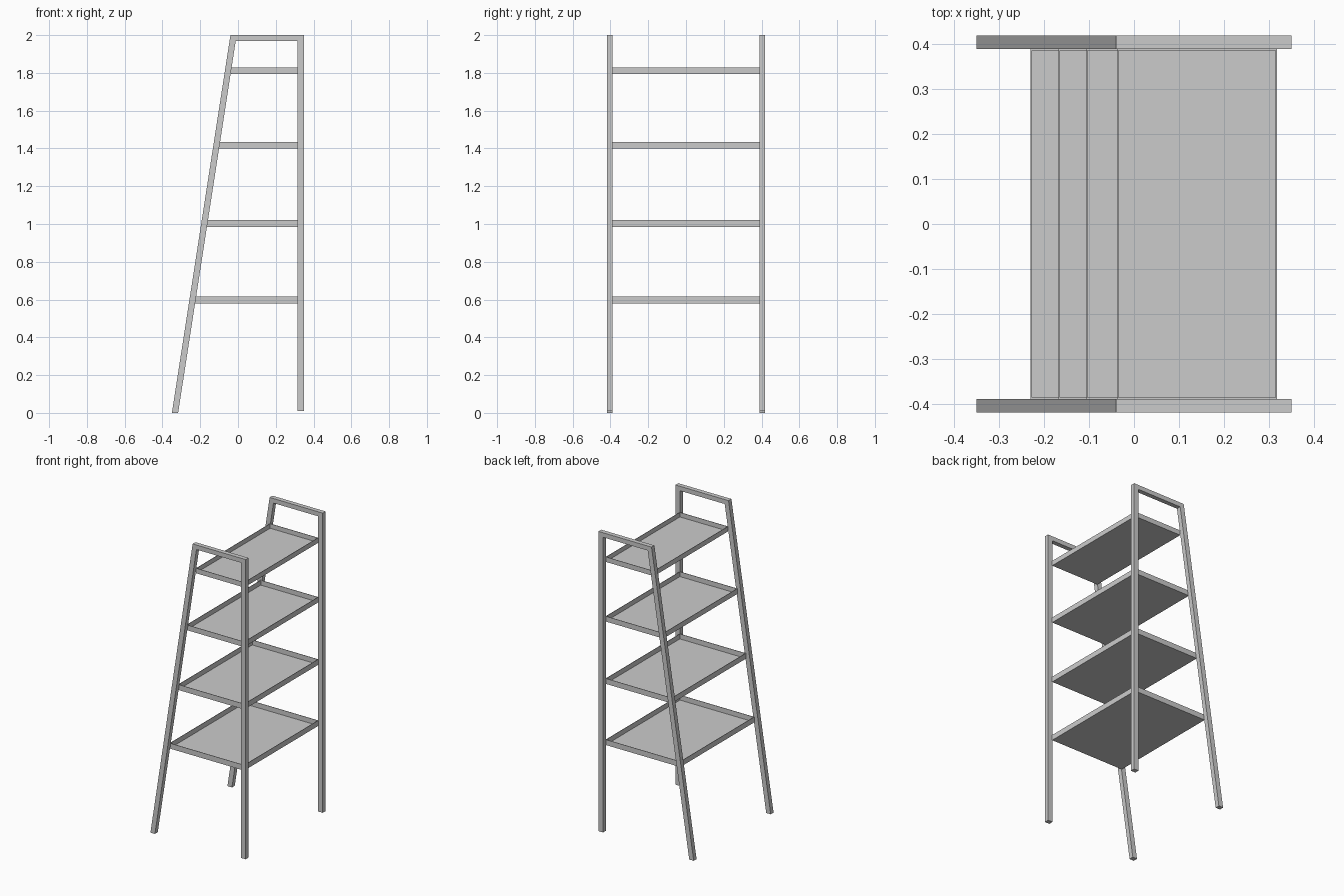
import bpy, bmesh

if "Cube" in bpy.data.objects:
    bpy.data.objects.remove(bpy.data.objects["Cube"])

FRAME_IN, FRAME_OUT = 0.389, 0.419


def finish(bm, name):
    bmesh.ops.recalc_face_normals(bm, faces=bm.faces[:])
    mesh = bpy.data.meshes.new(name)
    bm.to_mesh(mesh)
    bm.free()
    obj = bpy.data.objects.new(name, mesh)
    bpy.context.collection.objects.link(obj)
    return obj


def side_frame(name, side):
    # slanted leg, top rail and upright leg as one extruded profile
    profile = [(-0.35, 0), (-0.04, 2), (0.35, 2), (0.35, 0.01),
               (0.316, 0.01), (0.316, 1.97), (-0.012, 1.97), (-0.317, 0)]
    bm = bmesh.new()
    face = bm.faces.new([bm.verts.new((x, side * FRAME_IN, z)) for x, z in profile])
    ext = bmesh.ops.extrude_face_region(bm, geom=[face], use_keep_orig=True)
    moved = [v for v in ext["geom"] if isinstance(v, bmesh.types.BMVert)]
    bmesh.ops.translate(bm, verts=moved, vec=(0, side * (FRAME_OUT - FRAME_IN), 0))
    finish(bm, name)


def tray(name, x0, x1, z0, z1, wall=0.003):
    # open-topped sheet tray: box without its lid, thickened inward
    bm = bmesh.new()
    bmesh.ops.create_cube(bm, size=1)
    bmesh.ops.scale(bm, verts=bm.verts, vec=(x1 - x0, 2 * FRAME_IN, z1 - z0))
    bmesh.ops.translate(bm, verts=bm.verts, vec=((x0 + x1) / 2, 0, (z0 + z1) / 2))
    lid = [f for f in bm.faces if f.normal.z > 0.5]
    bmesh.ops.delete(bm, geom=lid, context='FACES')
    # keep the cube's outward normals so the walls grow inward
    mesh = bpy.data.meshes.new(name)
    bm.to_mesh(mesh)
    bm.free()
    obj = bpy.data.objects.new(name, mesh)
    bpy.context.collection.objects.link(obj)
    mod = obj.modifiers.new("sheet_thickness", 'SOLIDIFY')
    mod.thickness = wall
    mod.offset = -1
    mod.use_even_offset = True


# Two side frames
side_frame("front_side_frame", -1)
side_frame("back_side_frame", 1)

# Four shelves, narrower towards the top
shelves = [(-0.23, 0.579, 0.615), (-0.168, 0.985, 1.021),
           (-0.106, 1.399, 1.434), (-0.037, 1.795, 1.828)]
for i, (left, low, high) in enumerate(shelves, 1):
    tray(f"shelf_tray_{i}", left, 0.318, low, high)
